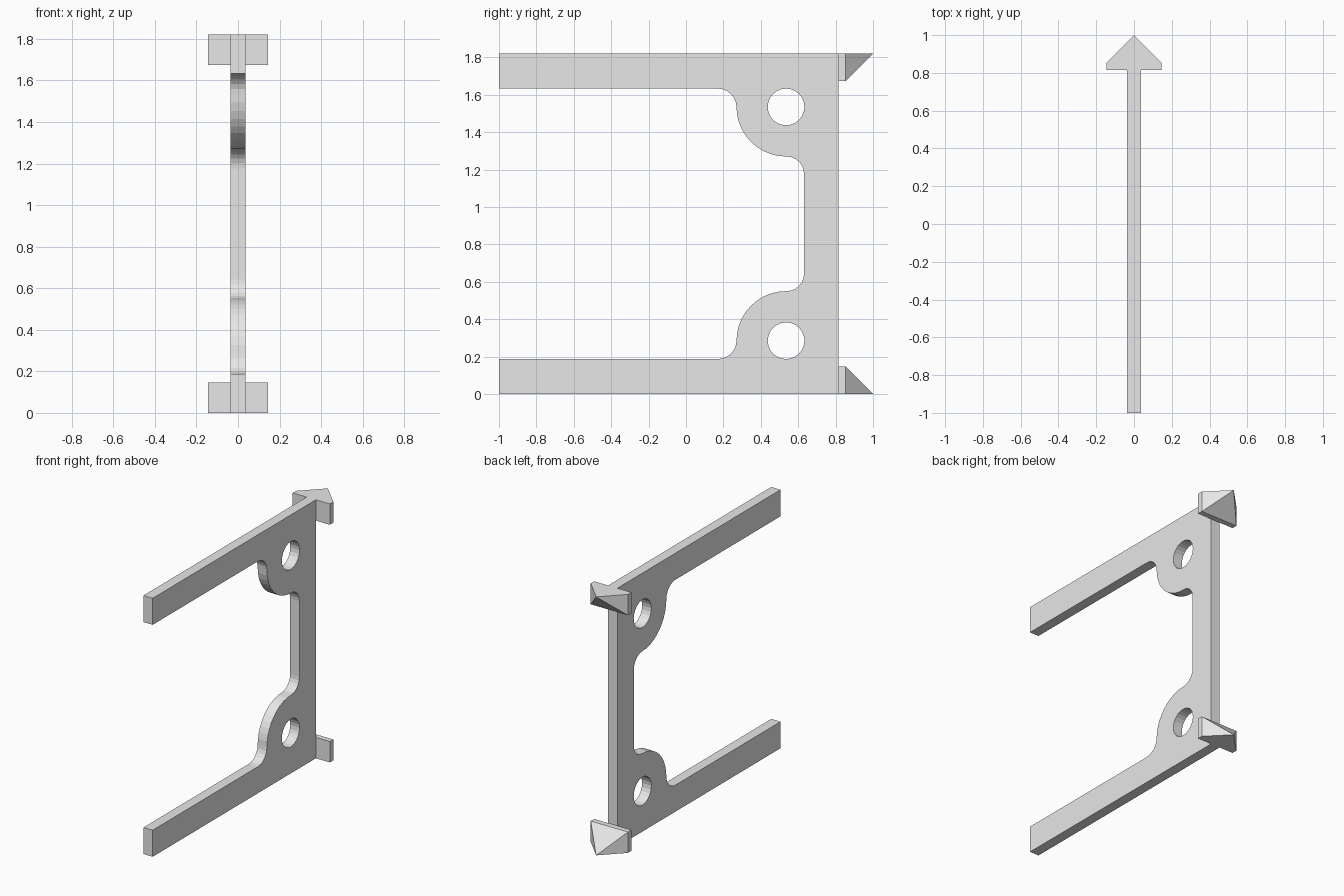
import bpy, bmesh, math

if "Cube" in bpy.data.objects:
    bpy.data.objects.remove(bpy.data.objects["Cube"])

HEIGHT = 1.82
HALF_T = 0.036       # half thickness of the plate
BACK = 0.815         # rear edge of the upright
ARM = 0.187          # height of each arm
HOLE_Y, HOLE_Z = 0.535, 0.285

grey = bpy.data.materials.new("light grey")
grey.diffuse_color = (0.8, 0.8, 0.8, 1)
grey.use_nodes = True
grey.node_tree.nodes["Principled BSDF"].inputs["Base Color"].default_value = grey.diffuse_color


def finish(name, bm):
    bmesh.ops.recalc_face_normals(bm, faces=bm.faces[:])
    mesh = bpy.data.meshes.new(name)
    bm.to_mesh(mesh)
    bm.free()
    mesh.materials.append(grey)
    obj = bpy.data.objects.new(name, mesh)
    bpy.context.collection.objects.link(obj)
    return obj


def arc(cy, cz, r, a0, a1, n):
    """Points on an arc in the y-z plane, angles in degrees."""
    angles = [math.radians(a0 + (a1 - a0) * i / n) for i in range(n + 1)]
    return [(cy + r * math.cos(a), cz + r * math.sin(a)) for a in angles]


def flip(points):
    """Mirror points about mid height, keeping the loop running on."""
    return [(y, HEIGHT - z) for y, z in reversed(points)]


# U-shaped plate: arm, fillet, round boss, fillet, upright, then mirrored
lower = [(BACK, 0), (-1, 0), (-1, ARM)]
lower += arc(0.17, ARM + 0.1, 0.1, -90, 0, 6)
lower += arc(HOLE_Y, HOLE_Z, 0.265, 180, 90, 10)[1:]
lower += arc(0.538, 0.643, 0.093, -90, 0, 6)[1:]
hole = arc(HOLE_Y, HOLE_Z, 0.098, 0, 360, 24)[:-1]
loops = [lower + flip(lower), hole, flip(hole)]

bm = bmesh.new()
edges = []
for loop in loops:
    verts = [bm.verts.new((-HALF_T, y, z)) for y, z in loop]
    edges += [bm.edges.new((v, verts[i - 1])) for i, v in enumerate(verts)]
bmesh.ops.triangle_fill(bm, edges=edges, use_beauty=True,
                        use_dissolve=False, normal=(1, 0, 0))
ext = bmesh.ops.extrude_face_region(bm, geom=bm.faces[:], use_keep_orig=True)
bmesh.ops.translate(bm, vec=(2 * HALF_T, 0, 0),
                    verts=[g for g in ext["geom"] if isinstance(g, bmesh.types.BMVert)])
finish("plate", bm)


# Arrow-shaped hooks: a thin block whose rear face tapers to an outer point
def hook(name, z_out, z_in, w=0.145, shoulder=0.853):
    bm = bmesh.new()
    rings = [[bm.verts.new((x, y, z)) for x, z in
              ((-w, z_out), (w, z_out), (w, z_in), (-w, z_in))]
             for y in (BACK, shoulder)]
    tip = bm.verts.new((0, 1, z_out))
    bm.faces.new(rings[0])
    for i in range(4):
        a, b = rings[0][i - 1], rings[0][i]
        c, d = rings[1][i], rings[1][i - 1]
        bm.faces.new((a, b, c, d))
        bm.faces.new((d, c, tip))
    finish(name, bm)


hook("lower_hook", 0, 0.147)
hook("upper_hook", HEIGHT, HEIGHT - 0.147)
